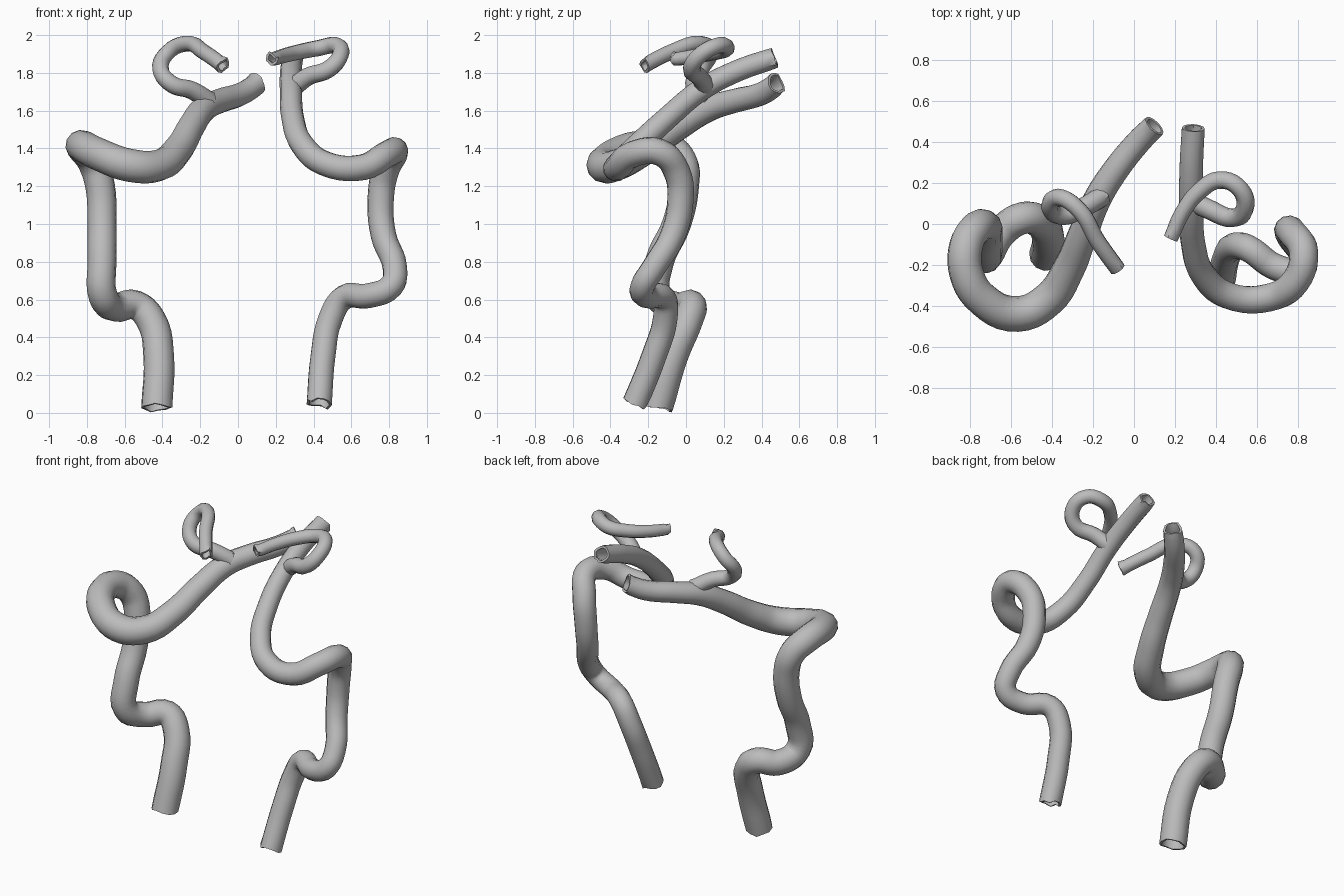
import bpy
import random

random.seed(4)
cube = bpy.data.objects.get("Cube")
if cube:
    bpy.data.objects.remove(cube, do_unlink=True)

grey = bpy.data.materials.new("plain grey")
grey.use_nodes = True
colour = (0.5, 0.5, 0.5, 1)
grey.diffuse_color = colour
grey.node_tree.nodes["Principled BSDF"].inputs["Base Color"].default_value = colour


def tube(name, path, radii, sides=4):
    """Sweep a hollow open tube along a smooth path, radius blended along it."""
    curve = bpy.data.curves.new(name, 'CURVE')
    curve.dimensions = '3D'
    curve.bevel_depth = 1
    curve.bevel_resolution = sides
    curve.resolution_u = 5
    spline = curve.splines.new('BEZIER')
    spline.bezier_points.add(len(path) - 1)
    for i, (point, co) in enumerate(zip(spline.bezier_points, path)):
        point.co = co
        point.handle_left_type = point.handle_right_type = 'AUTO'
        t = i / (len(path) - 1) * (len(radii) - 1)
        k = min(int(t), len(radii) - 2)
        point.radius = radii[k] + (radii[k + 1] - radii[k]) * (t - k)
    obj = bpy.data.objects.new(name, curve)
    bpy.context.collection.objects.link(obj)
    bpy.ops.object.select_all(action='DESELECT')
    obj.select_set(True)
    bpy.context.view_layer.objects.active = obj
    bpy.ops.object.convert(target='MESH')
    obj = bpy.context.object
    obj.name = name

    # ragged open rims
    uses = {}
    for poly in obj.data.polygons:
        for key in poly.edge_keys:
            uses[key] = uses.get(key, 0) + 1
    rim = {v for key, n in uses.items() if n == 1 for v in key}
    for v in sorted(rim):
        obj.data.vertices[v].co.z += random.uniform(-0.012, 0.012)

    obj.data.materials.clear()
    obj.data.materials.append(grey)
    wall = obj.modifiers.new("wall", 'SOLIDIFY')
    wall.thickness = 0.014
    wall.offset = -1
    bpy.ops.object.modifier_apply(modifier=wall.name)
    bpy.ops.object.shade_smooth_by_angle(angle=0.8)
    return obj


# Right vessel, from the lower opening to the rear upper opening
tube("right_main_vessel", [
    (-.43, -.15, .03), (-.42, -.07, .3), (-.46, .01, .49), (-.54, .03, .57),
    (-.65, -.04, .56), (-.715, -.15, .62), (-.72, -.14, .8), (-.72, -.05, 1),
    (-.73, -.01, 1.2), (-.77, -.02, 1.33), (-.82, -.1, 1.4),
    (-.82, -.24, 1.41), (-.74, -.37, 1.37), (-.57, -.44, 1.31),
    (-.42, -.37, 1.31), (-.32, -.22, 1.39), (-.25, -.05, 1.51),
    (-.18, .12, 1.61), (-.1, .25, 1.65), (.02, .4, 1.69), (.1, .48, 1.74),
], [.083, .078, .076, .083, .088, .07, .058])

# Left vessel
tube("left_main_vessel", [
    (.43, -.27, .05), (.45, -.17, .3), (.49, -.11, .5), (.56, -.12, .61),
    (.69, -.21, .62), (.81, -.23, .67), (.83, -.17, .77), (.77, -.07, .94),
    (.755, -.03, 1.12), (.78, -.05, 1.28), (.83, -.14, 1.38),
    (.79, -.28, 1.37), (.66, -.36, 1.3), (.46, -.35, 1.32),
    (.34, -.25, 1.42), (.29, -.1, 1.56), (.28, .08, 1.71),
    (.28, .27, 1.81), (.29, .47, 1.88),
], [.068, .066, .065, .072, .07, .06, .056])

# Curled upper branches
tube("right_branch", [
    (-.15, .14, 1.65), (-.25, .08, 1.71), (-.35, .04, 1.74),
    (-.41, .08, 1.82), (-.37, .13, 1.91), (-.27, .07, 1.955),
    (-.18, -.08, 1.91), (-.08, -.22, 1.84),
], [.05, .045, .042, .04], 3)

tube("left_branch", [
    (.29, .11, 1.72), (.37, .07, 1.78), (.48, .03, 1.82), (.54, .07, 1.89),
    (.52, .17, 1.945), (.42, .215, 1.93), (.32, .16, 1.91),
    (.24, .06, 1.89), (.18, -.07, 1.87),
], [.05, .045, .043, .036], 3)
